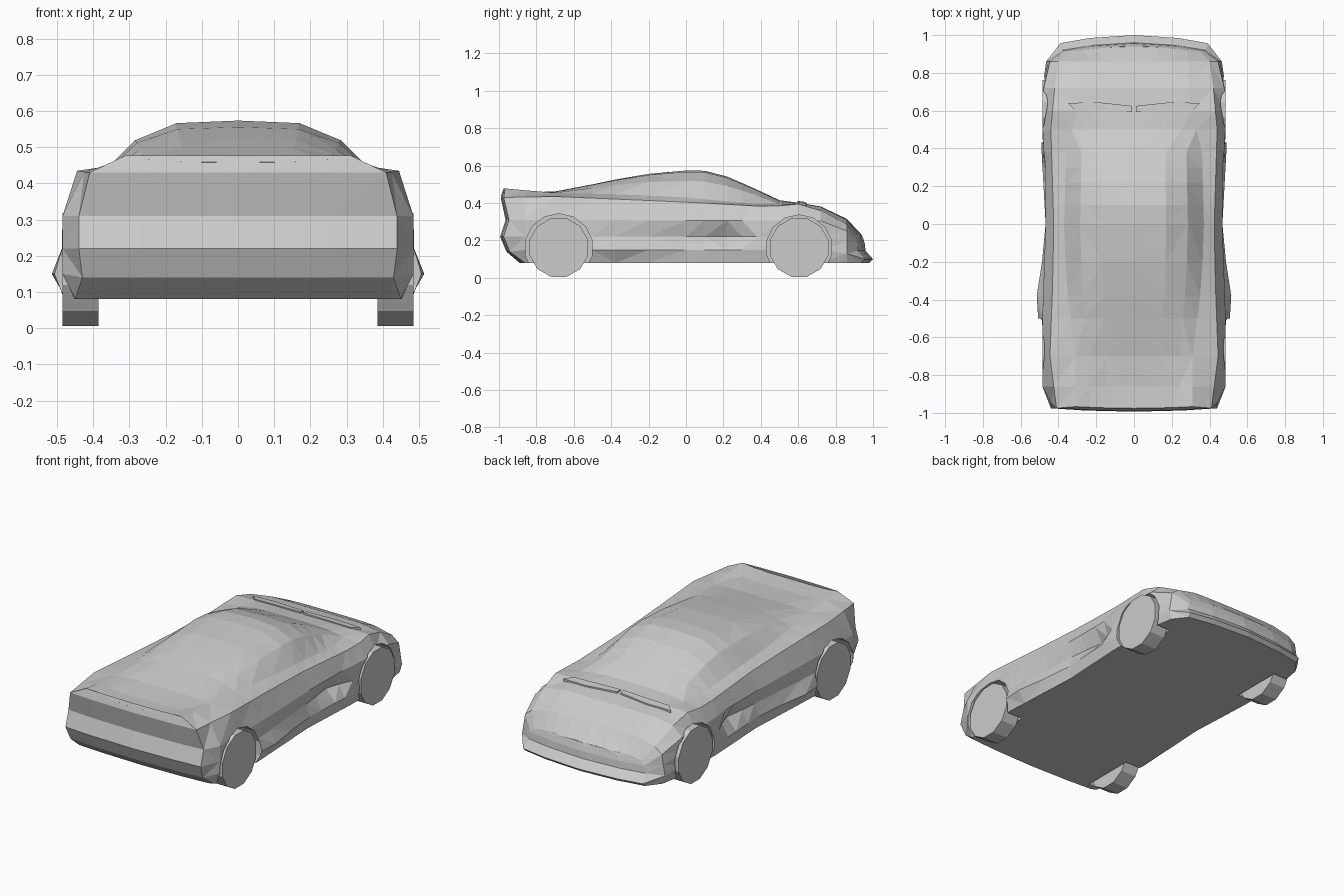
import bpy, bmesh, math
from mathutils import Matrix

if "Cube" in bpy.data.objects:
    bpy.data.objects.remove(bpy.data.objects["Cube"])


def lerp(keys, t):
    """Piecewise linear profile lookup."""
    if t <= keys[0][0]:
        return keys[0][1]
    for (a, va), (b, vb) in zip(keys, keys[1:]):
        if t <= b:
            return va + (vb - va) * (t - a) / (b - a)
    return keys[-1][1]


# Body lines along y: half width and height of each line from floor to waist
WIDTH = [
    [(-.98, .42), (-.86, .45), (-.5, .48), (0, .455), (.4, .475), (.72, .475), (.86, .45), (.95, .39)],
    [(-.98, .43), (-.86, .485), (-.38, .515), (-.2, .487), (0, .468), (.4, .49), (.72, .485), (.86, .465), (.95, .39)],
    [(-.98, .44), (-.86, .485), (-.5, .487), (-.2, .462), (.05, .442), (.25, .415), (.36, .48), (.72, .485), (.86, .455), (.95, .38)],
    [(-.98, .44), (-.86, .485), (-.5, .485), (0, .468), (.3, .468), (.45, .485), (.72, .478), (.86, .445), (.95, .37)],
    [(-.98, .41), (-.7, .445), (-.3, .43), (0, .425), (.5, .44), (.72, .42), (.86, .40), (.95, .35)],
    [(-.98, .31), (-.7, .31), (-.3, .36), (0, .37), (.4, .36), (.6, .30), (.95, .28)],
]
HEIGHT = [
    [(-1, .08)],
    [(-.98, .14), (-.86, .15), (.8, .15), (.95, .10)],
    [(-.98, .22), (.75, .22), (.86, .19), (.95, .145)],
    [(-.98, .31), (.72, .305), (.86, .25), (.95, .185)],
    [(-.98, .43), (-.7, .435), (0, .405), (.45, .38), (.6, .395), (.72, .36), (.86, .285), (.95, .21)],
    [(-.98, .478), (-.7, .455), (-.3, .445), (0, .43), (.4, .392), (.6, .398), (.72, .38), (.86, .31), (.95, .225)],
]
TOP = [(-.98, .458), (-.86, .452), (-.7, .462), (-.5, .5), (-.3, .542), (-.1, .57), (.08, .577),
       (.2, .55), (.34, .49), (.5, .415), (.6, .402), (.72, .382), (.86, .315), (.95, .23)]
TAIL = [(.08, -.89), (.14, -.96), (.2, -1), (.31, -.965), (.4, -1), (.48, -.975)]
NOSE = [(.08, .98), (.1, 1), (.145, .96), (.19, .955), (.23, .94)]
STATIONS = [-.86, -.7, -.5, -.38, -.2, 0, .1, .22, .3, .38, .5, .6, .72, .86]


def section(y):
    half = [(lerp(w, y), lerp(h, y)) for w, h in zip(WIDTH, HEIGHT)]
    x, z = half[-1]
    rise = lerp(TOP, y) - z
    half += [(x * .77, z + .62 * rise), (x * .46, z + .95 * rise)]
    return half + [(0, z + rise)] + [(-a, b) for a, b in reversed(half)]


def end_ring(y, profile, bend, s):
    """End section shrunk toward the centre line to close the nose or tail."""
    return [(x * s, lerp(profile, z) - bend * (x * s / .4) ** 2, z) for x, z in section(y)]


rings = [end_ring(-.98, TAIL, -.015, s) for s in (0, .6, 1)]
rings += [[(x, y, z) for x, z in section(y)] for y in STATIONS]
rings += [end_ring(.95, NOSE, .045, s) for s in (1, .6, 0)]


def finish(bm, name):
    bmesh.ops.recalc_face_normals(bm, faces=bm.faces)
    me = bpy.data.meshes.new(name)
    bm.to_mesh(me)
    bm.free()
    ob = bpy.data.objects.new(name, me)
    bpy.context.collection.objects.link(ob)
    return ob


# Body shell, faceted
bm = bmesh.new()
loops = [[bm.verts.new(p) for p in r] for r in rings]
for a, b in zip(loops, loops[1:]):
    for i in range(len(a)):
        j = (i + 1) % len(a)
        bm.faces.new((a[i], a[j], b[j], b[i]))
bmesh.ops.remove_doubles(bm, verts=bm.verts, dist=.0008)
bmesh.ops.dissolve_degenerate(bm, edges=bm.edges, dist=.0005)
bmesh.ops.triangulate(bm, faces=bm.faces)
body = finish(bm, "body")


def disc(name, x0, x1, y, z, r, sides):
    """Cylinder lying along x."""
    bm = bmesh.new()
    m = Matrix.Translation(((x0 + x1) / 2, y, z)) @ Matrix.Rotation(math.pi / 2, 4, 'Y') \
        @ Matrix.Rotation(math.pi / sides, 4, 'Z')
    bmesh.ops.create_cone(bm, cap_ends=True, segments=sides, radius1=r, radius2=r,
                          depth=abs(x1 - x0), matrix=m)
    return finish(bm, name)


# Wheels and the arches cut for them
for end, y, arch in (("rear", -.68, .183), ("front", .605, .177)):
    for side, s in (("left", -1), ("right", 1)):
        disc(f"{end}_{side}_wheel", s * .385, s * .485, y, .162, .162, 12)
        cutter = disc(f"{end}_{side}_arch_cutter", s * .378, s * .6, y, .16, arch, 14)
        cutter.hide_render = True
        cutter.hide_set(True)
        mod = body.modifiers.new("arch", 'BOOLEAN')
        mod.operation = 'DIFFERENCE'
        mod.solver = 'EXACT'
        mod.object = cutter

# Thin cowl wedges at the foot of the windscreen
for side, s in (("left", -1), ("right", 1)):
    bm = bmesh.new()
    pts = [(.01, .595), (.31, .60), (.35, .64), (.2, .645), (.01, .625)]
    low = [bm.verts.new((s * x, y, .37)) for x, y in pts]
    top = [bm.verts.new((s * x, y, .411 - .02 * x + (.60 - y) * .12)) for x, y in pts]
    bm.faces.new(low)
    bm.faces.new(top)
    for i in range(len(pts)):
        j = (i + 1) % len(pts)
        bm.faces.new((low[i], low[j], top[j], top[i]))
    finish(bm, f"cowl_{side}")
